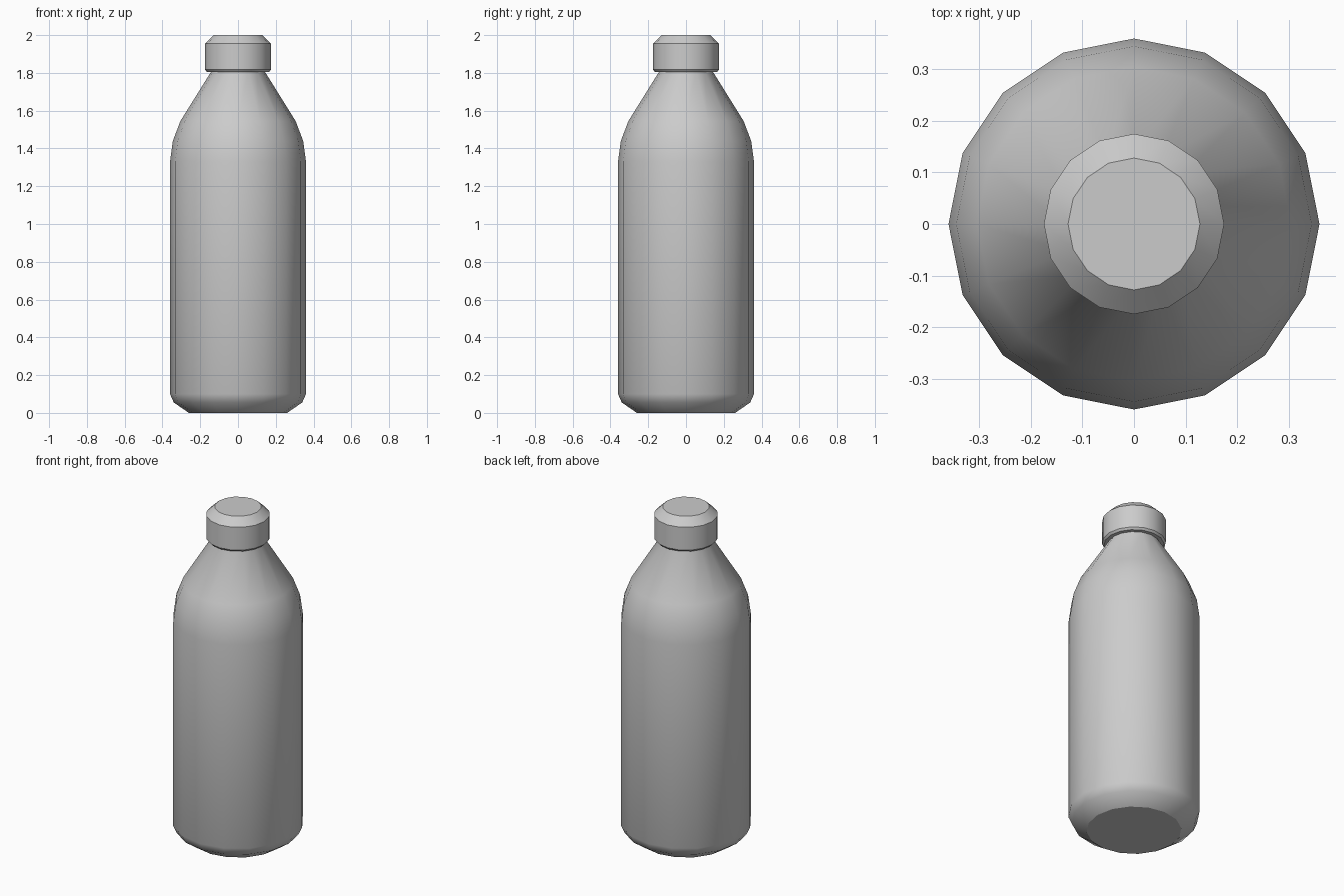
import bpy, bmesh, math

if "Cube" in bpy.data.objects:
    bpy.data.objects.remove(bpy.data.objects["Cube"])

SIDES = 16


def lathe(name, profile, angle):
    """Closed turned solid from (radius, height) points, bottom to top."""
    bm = bmesh.new()
    rings = []
    for r, z in profile:
        rings.append([bm.verts.new((r * math.cos(2 * math.pi * i / SIDES),
                                    r * math.sin(2 * math.pi * i / SIDES), z))
                      for i in range(SIDES)])
    for a, b in zip(rings, rings[1:]):
        for i in range(SIDES):
            j = (i + 1) % SIDES
            bm.faces.new((a[i], a[j], b[j], b[i]))
    bm.faces.new(rings[0][::-1])
    bm.faces.new(rings[-1])
    mesh = bpy.data.meshes.new(name)
    bm.to_mesh(mesh)
    bm.free()
    obj = bpy.data.objects.new(name, mesh)
    bpy.context.collection.objects.link(obj)
    bpy.ops.object.select_all(action='DESELECT')
    obj.select_set(True)
    bpy.context.view_layer.objects.active = obj
    bpy.ops.object.shade_smooth_by_angle(angle=math.radians(angle))
    return obj


# Bottle body: chamfered base, straight wall, rounded shoulder, neck into the cap
lathe("bottle_body", [(0.26, 0.0), (0.34, 0.055), (0.36, 0.1), (0.36, 1.33),
                      (0.345, 1.44), (0.305, 1.545), (0.14, 1.81), (0.14, 1.84)], 35)

# Screw cap: small lower bevel, wide upper bevel
lathe("bottle_cap", [(0.165, 1.805), (0.175, 1.817), (0.175, 1.955), (0.128, 2.0)], 30)
